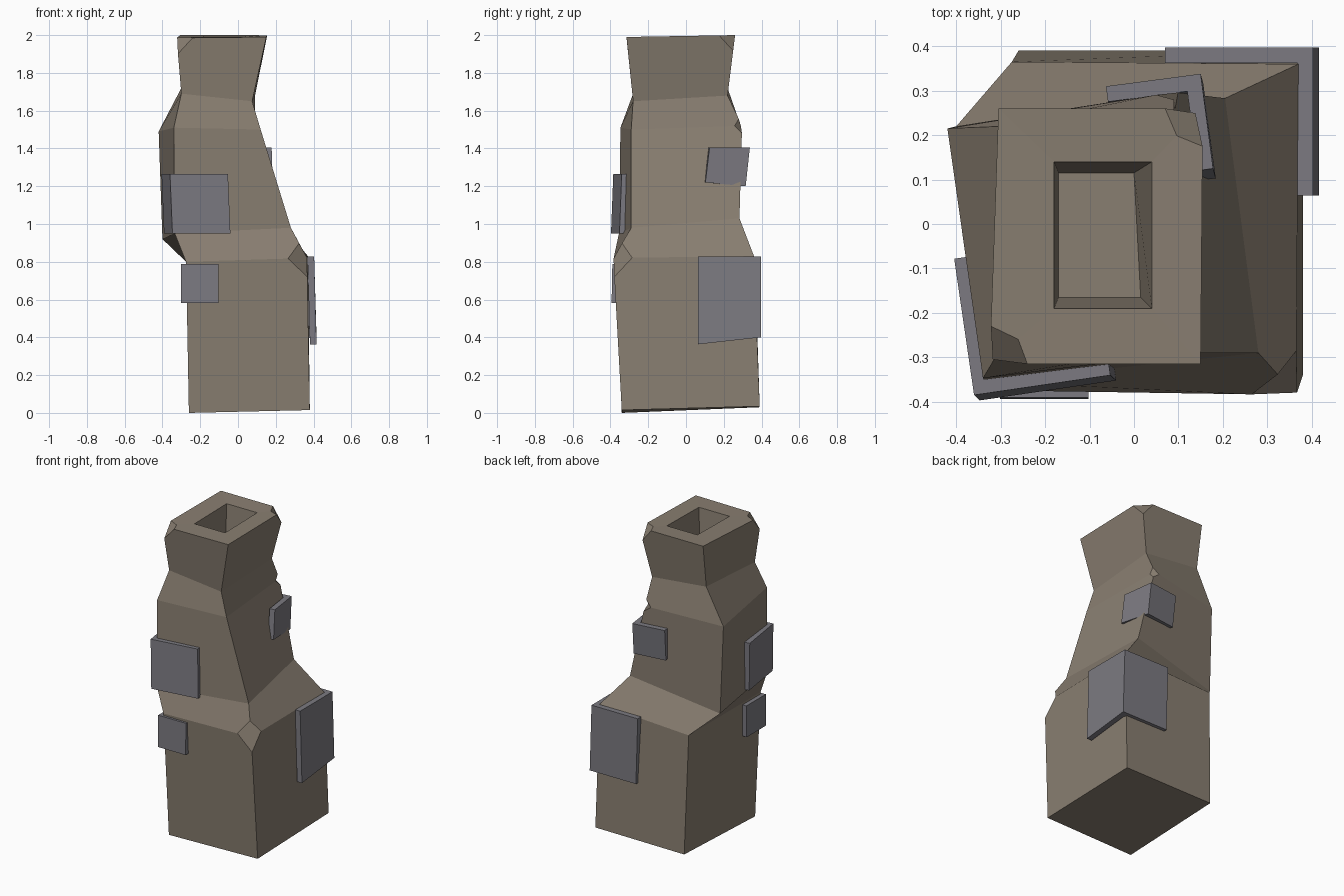
import bpy, bmesh, math
from mathutils import Matrix, Vector

if "Cube" in bpy.data.objects:
    bpy.data.objects.remove(bpy.data.objects["Cube"])


def material(name, rgb):
    m = bpy.data.materials.new(name)
    m.diffuse_color = (*rgb, 1)
    m.use_nodes = True
    m.node_tree.nodes["Principled BSDF"].inputs["Base Color"].default_value = m.diffuse_color
    return m


stone = material("stone", (0.25, 0.21, 0.165))
slate = material("slate", (0.20, 0.195, 0.22))


def finish(name, bm, mat):
    bmesh.ops.recalc_face_normals(bm, faces=bm.faces)
    mesh = bpy.data.meshes.new(name)
    bm.to_mesh(mesh)
    bm.free()
    mesh.materials.append(mat)
    obj = bpy.data.objects.new(name, mesh)
    bpy.context.collection.objects.link(obj)
    return obj


def loft(bm, rings):
    loops = [[bm.verts.new(p) for p in ring] for ring in rings]
    for a, b in zip(loops, loops[1:]):
        n = len(a)
        for i in range(n):
            bm.faces.new((a[i], a[(i + 1) % n], b[(i + 1) % n], b[i]))
    bm.faces.new(loops[0][::-1])
    bm.faces.new(loops[-1])
    return loops


# Pillar: four-sided rings (front left, front right, back right, back left)
# ending in the sunken socket on top
rings = [
    [(-.26, -.34, 0), (.38, -.34, .015), (.38, .39, .035), (-.26, .39, .03)],
    [(-.275, -.375, .80), (.365, -.385, .82), (.37, .36, .83), (-.275, .365, .80)],
    [(-.335, -.355, .95), (.28, -.29, .98), (.205, .283, 1.03), (-.40, .22, .92)],
    [(-.34, -.347, 1.51), (.12, -.29, 1.50), (.09, .297, 1.52), (-.42, .215, 1.49)],
    [(-.30, -.28, 1.69), (.075, -.28, 1.65), (.09, .22, 1.68), (-.30, .22, 1.72)],
    [(-.325, -.315, 1.985), (.15, -.315, 1.99), (.155, .26, 2), (-.305, .26, 2)],
    [(-.18, -.19, 1.99), (.04, -.19, 1.99), (.04, .14, 1.995), (-.18, .14, 1.995)],
    [(-.17, -.165, 1.73), (.015, -.165, 1.73), (0, .115, 1.73), (-.17, .115, 1.73)],
]
bm = bmesh.new()
loops = loft(bm, rings)
# Chipped corners
chips = [(loops[1][1], .10), (loops[3][2], .04), (loops[5][0], .085), (loops[5][2], .085)]
for vert, size in chips:
    bmesh.ops.bevel(bm, geom=[vert], offset=size, offset_type='OFFSET',
                    segments=1, profile=0.5, affect='VERTICES')
finish("pillar", bm, stone)


# L-shaped plates wrapped round a corner; lean shifts the bottom outline
def corner_plate(name, corner, sx, sy, arm, z0, z1, turn=0, lean=(0, 0), drop=0, t=.035):
    outline = [(0, 0), (arm, 0), (arm, t), (t, t), (t, arm), (0, arm)]
    rot = Matrix.Rotation(math.radians(turn), 3, 'Z')
    top, bottom = [], []
    for u, v in outline:
        p = rot @ Vector((-sx * u, -sy * v, 0)) + Vector((*corner, 0))
        top.append(p + Vector((0, 0, z1)))
        bottom.append(p + Vector((*lean, z0 - drop * v / arm)))
    bm = bmesh.new()
    loft(bm, [bottom, top])
    finish(name, bm, slate)


corner_plate("front_upper_plate", (-.36, -.385), -1, -1, .31, .95, 1.265, 8.3, (.013, -.012))
corner_plate("front_lower_plate", (-.302, -.39), -1, -1, .20, .582, .787, 0, (0, -.004), 0, .03)
corner_plate("back_lower_plate", (.403, .397), 1, 1, .333, .40, .828, 0, (.013, 0), .037)
corner_plate("back_upper_plate", (.15, .338), 1, 1, .215, 1.20, 1.405, 7.5, (.006, -.022), -.02)
